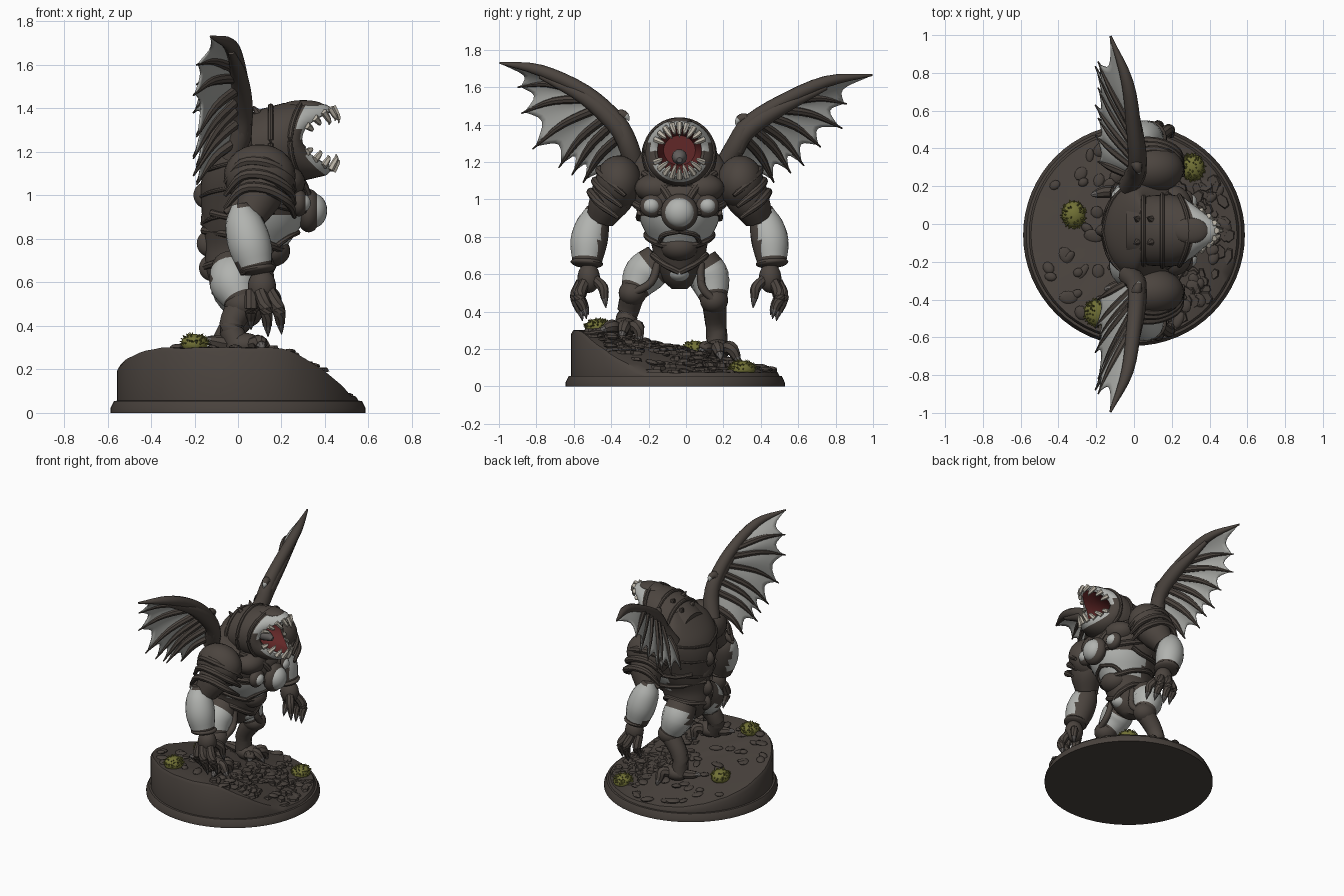
import bpy, bmesh, random
from math import sin, cos, pi, radians, sqrt
from mathutils import Vector as V, Matrix

random.seed(4)
if "Cube" in bpy.data.objects:
    bpy.data.objects.remove(bpy.data.objects["Cube"])
CY = -0.035  # creature's middle plane


def material(name, rgb):
    m = bpy.data.materials.new(name)
    m.use_nodes = True
    m.diffuse_color = (*rgb, 1)
    m.node_tree.nodes["Principled BSDF"].inputs["Base Color"].default_value = (*rgb, 1)
    return m


BROWN = material("dark brown hide", (.071, .058, .049))
PALE = material("pale grey skin", (.44, .45, .43))
WING = material("wing skin grey", (.37, .375, .355))
RED = material("mouth red", (.12, .02, .02))
IVORY = material("tooth ivory", (.5, .46, .39))
CLAW = material("claw grey", (.13, .12, .115))
STONE = material("brown stone", (.067, .055, .047))
MOSS = material("olive moss", (.165, .165, .036))


def finish(name, bm, *mats, sharp=40):
    bmesh.ops.recalc_face_normals(bm, faces=bm.faces)
    me = bpy.data.meshes.new(name)
    bm.to_mesh(me)
    bm.free()
    for m in mats:
        me.materials.append(m)
    me.polygons.foreach_set("use_smooth", [True] * len(me.polygons))
    me.set_sharp_from_angle(angle=radians(sharp))
    ob = bpy.data.objects.new(name, me)
    bpy.context.collection.objects.link(ob)
    return ob


def loft(bm, rings, rule=lambda i, c: 0):
    """Skin closed rings of points and cap both ends."""
    vs = [[bm.verts.new(p) for p in r] for r in rings]
    n = len(vs[0])
    for i in range(len(vs) - 1):
        for j in range(n):
            k = (j + 1) % n
            f = bm.faces.new((vs[i][j], vs[i][k], vs[i + 1][k], vs[i + 1][j]))
            f.material_index = rule(i, f.calc_center_median())
    for i, r in ((0, vs[0]), (len(vs) - 2, vs[-1])):
        f = bm.faces.new(r)
        f.material_index = rule(i, f.calc_center_median())


def spline(pts, steps=4):
    """Catmull-Rom through points of any size."""
    p = [V(q) for q in pts]
    p = [2 * p[0] - p[1]] + p + [2 * p[-1] - p[-2]]
    out = []
    for i in range(1, len(p) - 2):
        a, b, c, d = p[i - 1:i + 3]
        for s in range(steps):
            t = s / steps
            out.append(.5 * (2 * b + (c - a) * t + (2 * a - 5 * b + 4 * c - d) * t * t
                             + (3 * b - a - 3 * c + d) * t ** 3))
    return out + [p[-2]]


def add_tube(bm, pts, radii, sides=10, rule=lambda i, c: 0):
    path = spline(pts)
    rad = [max(r.x, .002) for r in spline([(r, 0) for r in radii])]
    rings = []
    for i, p in enumerate(path):
        t = path[min(i + 1, len(path) - 1)] - path[max(i - 1, 0)]
        q = t.to_track_quat('Z', 'Y')
        rings.append([p + q @ V((cos(a) * rad[i], sin(a) * rad[i], 0))
                      for a in (2 * pi * j / sides for j in range(sides))])
    loft(bm, rings, rule)


def tube(name, pts, radii, *mats, **kw):
    bm = bmesh.new()
    add_tube(bm, pts, radii, **kw)
    return finish(name, bm, *mats)


def blob(name, loc, size, *mats, aim=(0, 0, 1), rule=None):
    bm = bmesh.new()
    rot = V(aim).to_track_quat('Z', 'Y').to_matrix().to_4x4()
    bmesh.ops.create_uvsphere(bm, u_segments=24, v_segments=14, radius=1,
                              matrix=Matrix.Translation(loc) @ rot @ Matrix.Diagonal((*size, 1)))
    if rule:
        for f in bm.faces:
            f.material_index = rule(f.calc_center_median())
    return finish(name, bm, *mats)


def digit(name, a, b, c, r, claw=.04):
    """Finger or toe with a pointed claw."""
    a, b, c = V(a), V(b), V(c)
    tube(name, [a, b, c], [r, r * 1.1, r * .75], BROWN, sides=8)
    d = (c - b).normalized()
    tube(name + "_claw", [c - d * .01, c + d * claw * .5, c + d * claw + V((0, 0, -.012))],
         [r * .75, r * .5, .002], CLAW, sides=8)


# Sloping round base
def ground(x, y):
    return max(.075, min(.3, .192 - .23 * y - .62 * max(0, x) ** 2))


bm = bmesh.new()
circle = [(cos(2 * pi * j / 64), sin(2 * pi * j / 64)) for j in range(64)]
rings = [[(c * r, s * r - .058, z) for c, s in circle] for r, z in ((.587, 0), (.587, .02), (.57, .055), (.557, .056))]
for r in (.557, .545, .5, .4, .3, .2, .1, .01):
    rings.append([(c * r, s * r - .058, ground(c * r, s * r - .058) - (.02 if r > .55 else 0)
                   + .004 * sin(31 * c * r) * cos(27 * s * r)) for c, s in circle])
loft(bm, rings)
finish("round_base", bm, STONE)

# Flat stones, denser and slatier towards +x
bm = bmesh.new()
for i in range(200):
    a, r = random.uniform(0, 2 * pi), .51 * sqrt(random.random())
    if i > 80:
        a = random.uniform(-1.25, 1.1)
    x, y = r * cos(a), r * sin(a) - .058
    m = (Matrix.Translation((x, y, ground(x, y) + .003)) @ Matrix.Rotation(random.uniform(0, 6), 4, 'Z')
         @ Matrix.Rotation(random.uniform(-.25, .25), 4, 'X')
         @ Matrix.Diagonal((random.uniform(.02, .055), random.uniform(.02, .04), random.uniform(.009, .017), 1)))
    if i > 80:
        bmesh.ops.create_cone(bm, cap_ends=True, segments=6, radius1=1, radius2=.8, depth=1.4, matrix=m)
    else:
        bmesh.ops.create_icosphere(bm, subdivisions=2, radius=1, matrix=m)
finish("ground_stones", bm, STONE, sharp=30)

# Moss tufts
for x, y in ((.31, .3), (-.32, .05), (-.2, -.47)):
    bm = bmesh.new()
    c = V((x, y, ground(x, y) + .016))
    bmesh.ops.create_icosphere(bm, subdivisions=2, radius=1,
                               matrix=Matrix.Translation(c) @ Matrix.Diagonal((.065, .073, .048, 1)))
    for i in range(90):
        d = V((random.gauss(0, 1), random.gauss(0, 1), abs(random.gauss(0, .8)))).normalized()
        p = c + V((d.x * .062, d.y * .07, d.z * .046))
        bmesh.ops.create_cone(bm, segments=4, radius1=.01, radius2=0, depth=.026,
                              matrix=Matrix.Translation(p) @ d.to_track_quat('Z', 'Y').to_matrix().to_4x4())
    finish("moss_tuft", bm, MOSS)

# Torso: height, back x, front x, half width
SECTIONS = spline([(.52, -.05, .06, .04), (.57, -.11, .12, .09), (.66, -.15, .17, .135), (.76, -.15, .22, .15),
                   (.86, -.16, .29, .2), (.96, -.17, .32, .235), (1.06, -.17, .31, .265), (1.15, -.14, .21, .26),
                   (1.24, -.07, .1, .21), (1.33, .02, .08, .12)])


def skin(z, a, out=0):
    """Point on the torso surface at a height and an angle from the chest."""
    i = min(range(len(SECTIONS) - 1), key=lambda k: abs(SECTIONS[k][0] + SECTIONS[k + 1][0] - 2 * z))
    s, e = SECTIONS[i], SECTIONS[i + 1]
    _, b, f, w = s.lerp(e, (z - s[0]) / (e[0] - s[0]))
    return V(((b + f) / 2 + cos(a) * ((f - b) / 2 + out), CY + sin(a) * (w + out), z))


bm = bmesh.new()
loft(bm, [[skin(s[0], 2 * pi * j / 40) for j in range(40)] for s in SECTIONS],
     lambda i, c: int(.77 < c.z < .92 and c.x > .04))
finish("torso", bm, BROWN, PALE)


def strap(name, points, r=.014):
    p = [skin(z, a, .003) for z, a in points]
    tube(name, p, [r] * len(p), BROWN, sides=8)


# Straps, ribs and belly plates on both sides of the body
for s in (1, -1):
    strap("chest_strap", [(.93, s * .25), (.94, s * .6), (.96, s * 1.1), (1.0, s * 1.6)], .022)
    strap("collar_strap", [(1.0, s * .2), (1.08, s * .4), (1.14, s * .8)], .02)
    strap("rib_strap", [(.93, s * 1.2), (.9, s * 1.5), (.9, s * 2), (.92, s * 2.5)], .016)
    strap("belly_strap", [(.83, 0), (.81, s * .5), (.76, s * .8)], .014)
    strap("waist_strap", [(.75, 0), (.76, s * .7), (.79, s * 1.3), (.82, s * 2), (.84, s * 3)], .018)
    strap("hip_strap", [(.61, 0), (.65, s * .6), (.7, s * 1.3), (.69, s * 2.2), (.67, s * 3.1)], .018)
    for z in (.92, 1.04, 1.15):
        strap("back_plate_edge", [(z, s * 1.9), (z - .025, s * 2.5), (z - .05, s * 3.14)], .01)
    blob("chest_orb", (.295, CY + s * .15, .965), (.04, .045, .042), PALE)
    blob("chest_orb_rim", (.28, CY + s * .145, .965), (.042, .068, .062), BROWN)
    blob("breast_plate", (.21, CY + s * .12, 1.06), (.1, .12, .08), BROWN)
blob("middle_orb_rim", (.325, CY, .93), (.06, .1, .1), BROWN)
blob("middle_orb", (.345, CY, .93), (.065, .08, .08), PALE)
blob("belly_plate", (.15, CY, .745), (.09, .1, .075), BROWN)
blob("groin_plate", (.09, CY, .61), (.07, .06, .05), PALE, BROWN, rule=lambda c: int(c.z > .62))
for i, (x, z) in enumerate(((-.11, .67), (-.12, .78), (-.13, .89), (-.135, 1.0))):
    blob("spine_plate", (x, CY, z), (.04, .07, .065), BROWN, aim=(.2 * (i - 2), 0, 1))

# Head: x, jaw reach, half width, half height, centre height
HEAD = ((-.04, 0, .14, .12, 1.18), (.08, 0, .185, .165, 1.225), (.19, .02, .192, .18, 1.245), (.26, .06, .18, .178, 1.25),
        (.285, .12, .158, .163, 1.255), (.295, .145, .132, .137, 1.26), (.29, .13, .118, .12, 1.26),
        (.24, .05, .11, .105, 1.26), (.18, 0, .085, .08, 1.262))


def head_point(ring, a):
    x, k, w, h, z = ring
    return V((x + k * sin(a) ** 2, CY + w * cos(a), z + h * sin(a)))


def head_colour(i, c):
    if i > 5:
        return 2
    upper = i >= 3 and c.z > 1.26 and c.x > .28
    lower = i >= 4 and c.z < 1.19
    return int(upper or lower)


bm = bmesh.new()
loft(bm, [[head_point(r, 2 * pi * j / 40) for j in range(40)] for r in HEAD], head_colour)
finish("head", bm, BROWN, PALE, RED)
for r in ((.05, 0, .182, .157, 1.213), (.15, 0, .19, .172, 1.238), (.24, .05, .185, .178, 1.248)):
    tube("hood_fold", [head_point(r, 2 * pi * j / 16) for j in range(17)], [.013] * 17, BROWN, sides=8)
blob("brow_plate", (.3, CY, 1.412), (.095, .068, .026), BROWN)
# Teeth along the upper and lower jaws only
bm = bmesh.new()
for j in range(22):
    a = 2 * pi * (j + .5) / 22
    if abs(sin(a)) < .35:
        continue
    p = head_point(HEAD[5], a)
    inward = V((.35, -cos(a), -sin(a)))
    size = .022 + .03 * abs(sin(a)) + .014 * (j % 2)
    add_tube(bm, [p - inward * .012, p + inward * size * .6 + V((.008, 0, 0)), p + inward * size], [.017, .012, .001], 6)
finish("teeth", bm, IVORY)
tube("tongue", [(.17, CY, 1.23), (.25, CY, 1.225), (.31, CY, 1.21)], [.04, .04, .015], CLAW)
for s in (1, -1):
    for x, z in ((.02, 1.33), (.09, 1.38)):
        tube("nape_spike", [(x, CY + s * .06, z), (x - .02, CY + s * .07, z + .03)], [.02, .004], BROWN, sides=6)

# Arms
for s in (1, -1):
    def at(x, y, z):
        return V((x, CY + s * y, z))
    blob("shoulder", at(.1, .325, 1.09), (.165, .125, .145), BROWN)
    for d in (.0, .06, .12):
        tube("shoulder_plate_edge", [at(-.06, .35 + d * .7, 1.06 - d), at(.02, .41 + d * .5, 1.15 - d), at(.13, .425 + d * .35, 1.15 - d),
                                     at(.23, .37 + d * .4, 1.09 - d), at(.26, .29 + d * .3, 1.02 - d)], [.01, .022, .024, .022, .01], BROWN, sides=8)
    tube("upper_arm", [at(.1, .31, 1.1), at(.09, .37, 1.0), at(.05, .42, .9)], [.12, .115, .08], BROWN)
    tube("forearm", [at(.01, .455, .96), at(.025, .462, .88), at(.055, .485, .77), at(.085, .495, .65)],
         [.04, .085, .099, .075], BROWN, PALE, sides=20,
         rule=lambda i, c: int(abs(c.y - CY) > .43 and .685 < c.z < .95))
    tube("elbow_guard", [at(-.06, .44, .92), at(.02, .42, .97), at(.12, .42, .9)], [.012, .03, .02], BROWN)
    blob("wrist_cuff", at(.09, .495, .66), (.09, .082, .026), BROWN, aim=(.15, s * .1, -1))
    blob("palm", at(.11, .485, .58), (.065, .06, .08), BROWN)
    for x, y, dx, end in ((.06, .5, 0, .43), (.1, .525, .035, .4), (.145, .505, .05, .41)):
        digit("finger", at(x, y, .56), at(x + dx * .8, y + .03, .48), at(x + dx, y + .005, end), .028)
    digit("thumb", at(.13, .46, .58), at(.17, .41, .53), at(.18, .4, .47), .026)

# Legs: hip, knee, shin, ankle
LEGS = (("right", (-.02, -.14, .67), (.02, -.285, .5), (-.03, -.31, .4), (-.0, -.33, .3)),
        ("left", (-.02, .07, .67), (.03, .15, .46), (-.06, .16, .33), (-.07, .17, .19)))
for side, hip, knee, shin, ankle in LEGS:
    hip, knee, shin, ankle = map(V, (hip, knee, shin, ankle))
    out = -1 if side == "right" else 1
    mid = hip.lerp(knee, .5) + V((-.02, out * .015, .01))
    tube(side + "_thigh", [hip, mid, knee], [.1, .11, .068], BROWN, PALE, sides=20,
         rule=lambda i, c: int(2 <= i <= 6 and c.x > -.12))
    tube(side + "_thigh_strap", [hip + V((.1, out * .01, -.01)), mid + V((.11, -out * .04, -.04)), knee + V((.06, 0, 0))],
         [.02, .022, .02], BROWN)
    blob(side + "_knee", knee, (.082, .075, .07), BROWN)
    tube(side + "_shin", [knee, shin, ankle], [.068, .058, .058], BROWN)
    g = ground(ankle.x, ankle.y)
    foot = V((ankle.x + .03, ankle.y, g + .045))
    blob(side + "_foot", foot, (.085, .068, .055), BROWN)
    for dy in (-.07, 0, .07):
        tip = foot + V((.105 - abs(dy) * .4, dy * 1.3 + out * .01, 0))
        tip.z = ground(tip.x, tip.y) + .025
        digit(side + "_toe", foot + V((.03, dy * .5, 0)), (foot + V((.07, dy, .008))), tip, .033, .03)
    digit(side + "_heel_toe", foot - V((.04, 0, 0)), foot + V((-.11, 0, .01)), foot + V((-.16, -.01, .02)), .03, .03)

# Wings: leading arm and trailing finger tips as (y, z)
WINGS = (("left", 1, [(.2, 1.17), (.27, 1.29), (.33, 1.4), (.5, 1.515), (.75, 1.63), (.995, 1.665)],
          [(.86, 1.51), (.835, 1.38), (.72, 1.28), (.63, 1.18), (.56, 1.14), (.47, 1.09), (.33, 1.06)]),
         ("right", -1, [(-.27, 1.17), (-.31, 1.29), (-.37, 1.42), (-.54, 1.575), (-.78, 1.69), (-.995, 1.73)],
          [(-.9, 1.6), (-.88, 1.46), (-.82, 1.27), (-.68, 1.17), (-.61, 1.13), (-.55, 1.09), (-.4, 1.05)]))
for side, s, arm, tips in WINGS:
    arm = [V((x, y, z)) for x, (y, z) in zip((-.03, .01, .015, 0, -.035, -.125), arm)]
    tube(side + "_wing_arm", arm, [.055, .055, .046, .04, .032, .006], BROWN)
    tube(side + "_wing_arm_plate", [p + V((.004, 0, -.03)) for p in arm[1:5]], [.04, .05, .042, .015], BROWN)
    tube(side + "_wing_thumb", [arm[2], arm[2] + V((.0, -s * .02, .035)), arm[2] + V((.01, -s * .05, .025)),
                                arm[2] + V((.01, -s * .065, 0))], [.04, .028, .018, .003], BROWN, PALE,
         rule=lambda i, c: int(i > 7))
    path = spline(arm)
    # The first bone follows the arm to its tip, the others fan out from the wrist
    bones = [[path[12 + int(t * .8)].lerp(path[min(13 + int(t * .8), 20)], t * .8 % 1) for t in range(11)]]
    for i, ((y, z), root) in enumerate(zip(tips, (12, 11, 10, 9, 8, 6, 3))):
        a, b = path[root], V((-.19 - .015 * (i % 2), y, z))
        m = a.lerp(b, .55) + V((-.01, s * .005, .03))
        bones.append(spline([a, m, b], 5))
        tube(side + "_wing_finger", [a, m, b], [.026, .019 + .001 * i, .004], BROWN, sides=8)
    # Scalloped skin between neighbouring fingers
    bm = bmesh.new()
    for p, q in zip(bones, bones[1:]):
        grid = []
        for t in range(7):
            u = t / 6
            reach = (1 - .05 * u if p is bones[0] else .95) - .2 * sin(pi * u)
            row = []
            for k in range(11):
                w = k * reach
                lo = min(int(w), 9)
                e, f = p[lo].lerp(p[lo + 1], w - lo), q[lo].lerp(q[lo + 1], w - lo)
                row.append(bm.verts.new(e.lerp(f, u) - V((.012 * sin(pi * u), 0, 0))))
            grid.append(row)
        for r0, r1 in zip(grid, grid[1:]):
            for k in range(10):
                bm.faces.new((r0[k], r0[k + 1], r1[k + 1], r1[k]))
    bmesh.ops.remove_doubles(bm, verts=bm.verts, dist=.0005)
    ob = finish(side + "_wing_skin", bm, WING)
    mod = ob.modifiers.new("thickness", 'SOLIDIFY')
    mod.thickness, mod.offset = .008, 0
